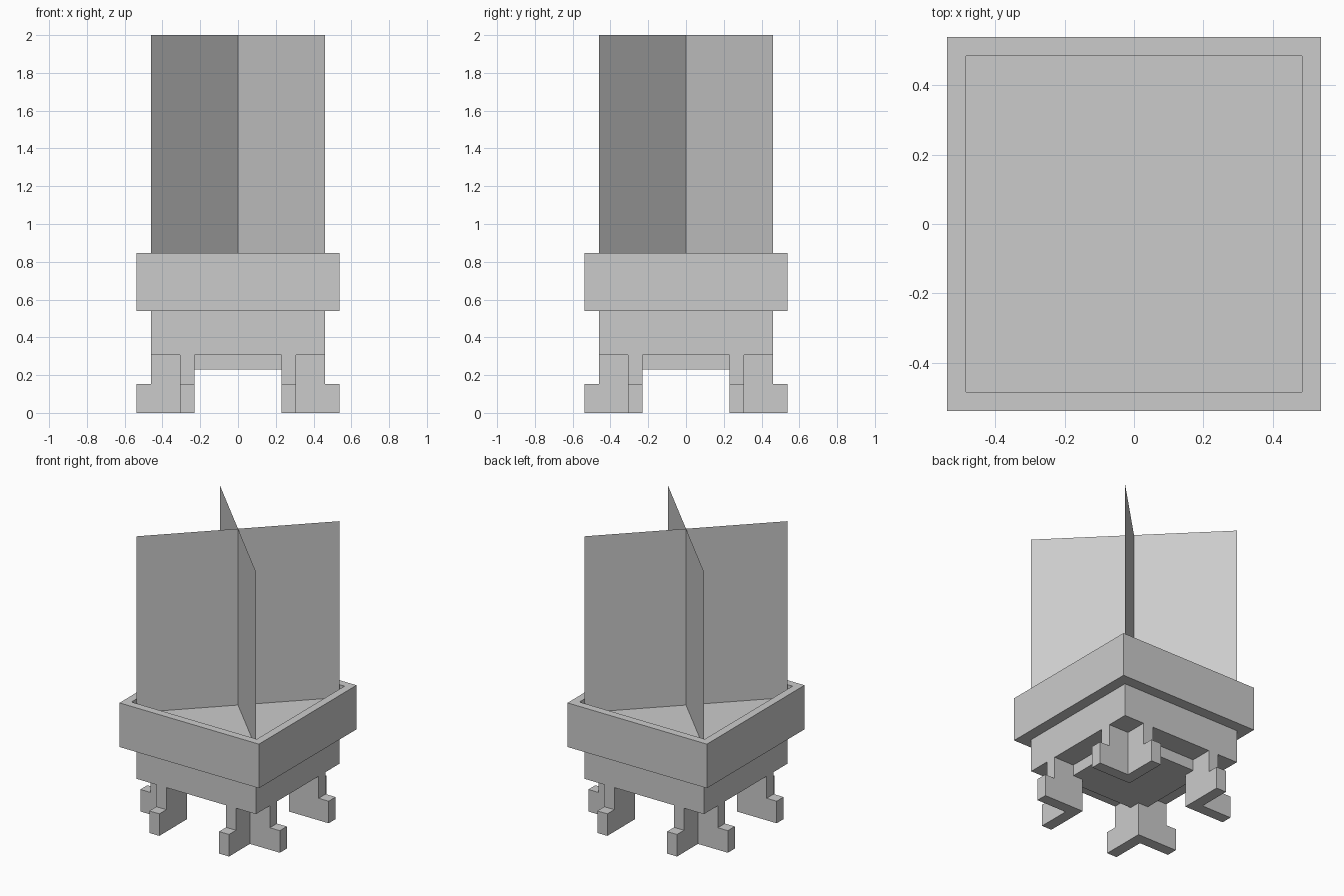
import bpy, bmesh
from mathutils import Matrix, Vector

if "Cube" in bpy.data.objects:
    bpy.data.objects.remove(bpy.data.objects["Cube"])

U = 1 / 13  # one block unit: the model is 26 units tall


def make_object(name, bm):
    bmesh.ops.scale(bm, vec=(U, U, U), verts=bm.verts)
    mesh = bpy.data.meshes.new(name)
    bm.to_mesh(mesh)
    bm.free()
    obj = bpy.data.objects.new(name, mesh)
    bpy.context.collection.objects.link(obj)
    return obj


def slab(half, z0, z1):
    """Square block centred on the z axis."""
    bm = bmesh.new()
    m = Matrix.Translation((0, 0, (z0 + z1) / 2)) @ Matrix.Diagonal((2 * half, 2 * half, z1 - z0, 1))
    bmesh.ops.create_cube(bm, size=1, matrix=m)
    return bm


# Pot body and the smaller plate under it
make_object("pot_base_plate", slab(4, 3, 4))
make_object("pot_body", slab(6, 4, 7))

# Rim block with the shallow soil recess
bm = slab(7, 7, 11)
top = max(bm.faces, key=lambda f: f.calc_center_median().z)
bmesh.ops.inset_region(bm, faces=[top], thickness=1)
inner = bmesh.ops.extrude_discrete_faces(bm, faces=[top])["faces"][0]
bmesh.ops.translate(bm, verts=inner.verts, vec=(0, 0, -1))
make_object("pot_rim", bm)

# Corner feet: two stepped plates meeting in an L, mirrored to all corners
def add_plate(bm, start, swap):
    profile = [(start, 0), (7, 0), (7, 2), (6, 2), (6, 4), (start, 4)]
    pts = [Vector((3, a, z)) if swap else Vector((a, 3, z)) for a, z in profile]
    face = bm.faces.new([bm.verts.new(p) for p in pts])
    ext = bmesh.ops.extrude_face_region(bm, geom=[face])["geom"]
    verts = [g for g in ext if isinstance(g, bmesh.types.BMVert)]
    bmesh.ops.translate(bm, verts=verts, vec=(1, 0, 0) if swap else (0, 1, 0))


bm = bmesh.new()
add_plate(bm, 3, True)
add_plate(bm, 4, False)
bmesh.ops.recalc_face_normals(bm, faces=bm.faces)
feet = make_object("corner_feet", bm)
mirror = feet.modifiers.new("four_corners", "MIRROR")
mirror.use_axis = (True, True, False)
mirror.use_mirror_merge = False

# Crossed plant planes running corner to corner
for name, s in (("plant_plane_a", 1), ("plant_plane_b", -1)):
    bm = bmesh.new()
    corners = [(-6, -6 * s, 10), (6, 6 * s, 10), (6, 6 * s, 26), (-6, -6 * s, 26)]
    bm.faces.new([bm.verts.new(c) for c in corners])
    make_object(name, bm)
